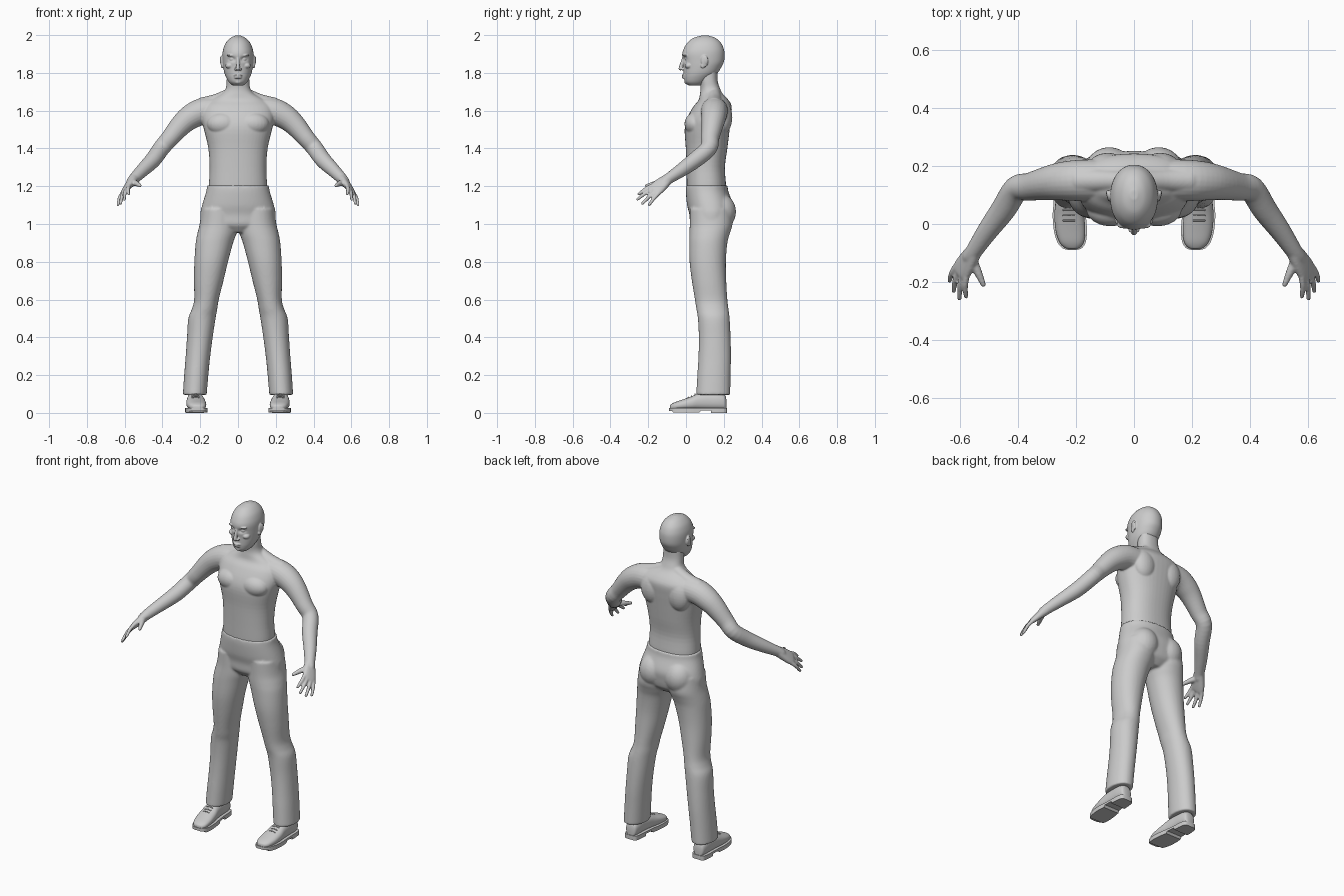
import bpy, bmesh, math
from mathutils import Vector as V


def spline(rows, k=4):
    """Smooth interpolation through rows of numbers."""
    out = []
    for i in range(len(rows) - 1):
        a, b, c, d = (rows[max(i - 1, 0)], rows[i], rows[i + 1], rows[min(i + 2, len(rows) - 1)])
        for j in range(k):
            t = j / k
            out.append([0.5 * (2 * q + (r - p) * t + (2 * p - 5 * q + 4 * r - s) * t * t
                               + (3 * q - p - 3 * r + s) * t ** 3) for p, q, r, s in zip(a, b, c, d)])
    return out + [list(rows[-1])]


def ring(c, u, v, n=32, p=2.0):
    """Superellipse ring around c with half axes u and v."""
    f = lambda w: math.copysign(abs(w) ** (2 / p), w)
    return [V(c) + u * f(math.cos(2 * math.pi * i / n)) + v * f(math.sin(2 * math.pi * i / n)) for i in range(n)]


def stack(rows, n=48, p=2.0, k=4):
    """Horizontal rings: z, x, y, half width, half depth."""
    return [ring((x, y, z), V((rx, 0, 0)), V((0, ry, 0)), n, p) for z, x, y, rx, ry in spline(rows, k)]


def tube(rows, n=24, k=4):
    """Round limb along a path: x, y, z, radius, with a rounded end."""
    pts = spline(rows, k)
    out = []
    for i, (x, y, z, r) in enumerate(pts):
        t = (V(pts[min(i + 1, len(pts) - 1)][:3]) - V(pts[max(i - 1, 0)][:3])).normalized()
        u = t.cross(V((1, .3, .9))).normalized()
        out.append(ring((x, y, z), u * r, t.cross(u) * r, n))
    for a in (30, 60, 80):
        s, c = math.sin(math.radians(a)), math.cos(math.radians(a))
        out.append(ring(V((x, y, z)) + t * r * s, u * r * c, t.cross(u) * r * c, n))
    return out


def ball(c, r, n=24):
    out = []
    for i in range(1, 16):
        a = math.pi * i / 16
        s = math.sin(a)
        out.append(ring((c[0], c[1], c[2] - r[2] * math.cos(a)), V((r[0] * s, 0, 0)), V((0, r[1] * s, 0)), n))
    return out


def both(pieces):
    return pieces + [[[V((-q.x, q.y, q.z)) for q in rg] for rg in pc] for pc in pieces]


def build(name, pieces, voxel=0, smooth=0):
    bm = bmesh.new()
    for pc in pieces:
        vs = [[bm.verts.new(q) for q in rg] for rg in pc]
        n = len(vs[0])
        for a, b in zip(vs, vs[1:]):
            for i in range(n):
                bm.faces.new((a[i], a[(i + 1) % n], b[(i + 1) % n], b[i]))
        bm.faces.new(vs[0][::-1])
        bm.faces.new(vs[-1])
    bmesh.ops.recalc_face_normals(bm, faces=bm.faces)
    me = bpy.data.meshes.new(name)
    bm.to_mesh(me)
    bm.free()
    ob = bpy.data.objects.new(name, me)
    bpy.context.collection.objects.link(ob)
    if voxel:
        m = ob.modifiers.new("Fuse", 'REMESH')
        m.mode, m.voxel_size, m.use_smooth_shade = 'VOXEL', voxel, True
        m = ob.modifiers.new("Soften", 'SMOOTH')
        m.factor, m.iterations = 0.5, smooth
    else:
        bpy.ops.object.select_all(action='DESELECT')
        ob.select_set(True)
        bpy.context.view_layer.objects.active = ob
        bpy.ops.object.shade_smooth_by_angle(angle=math.radians(40))
    return ob


# Torso and neck
torso = stack([(1.14, 0, .108, .150, .100), (1.20, 0, .108, .154, .104), (1.30, 0, .104, .150, .102),
               (1.40, 0, .109, .157, .110), (1.50, 0, .112, .180, .119), (1.56, 0, .122, .193, .116),
               (1.62, 0, .140, .188, .102), (1.655, 0, .146, .150, .080), (1.69, 0, .134, .085, .060),
               (1.72, 0, .128, .064, .051), (1.76, 0, .120, .060, .047), (1.82, 0, .118, .058, .048)], p=2.3)
muscles = both([ball((.08, .052, 1.53), (.085, .06, .062)),             # chest
                ball((.09, .195, 1.565), (.07, .05, .09)),              # shoulder blade
                tube([(.035, .148, 1.69, .034), (.11, .15, 1.65, .04), (.19, .15, 1.625, .045)])])

# Arm, palm and fingers
arm = tube([(.12, .15, 1.60, .073), (.19, .15, 1.595, .071), (.25, .147, 1.567, .066), (.30, .14, 1.525, .058),
            (.36, .128, 1.455, .048), (.405, .12, 1.402, .045), (.45, .05, 1.34, .043),
            (.505, -.025, 1.285, .036), (.55, -.092, 1.24, .029), (.565, -.112, 1.222, .027)])
across = V((.526, .6, -.6)).normalized()
along = V((.042, -.065, -.055)).normalized()
thick = across.cross(along).normalized()
palm = [ring((x, y, z), across * w, thick * h, 24, 2.5) for x, y, z, w, h in spline(
    [(.55, -.092, 1.24, .028, .025), (.566, -.117, 1.22, .036, .022), (.585, -.147, 1.195, .042, .018),
     (.597, -.167, 1.179, .04, .014), (.602, -.175, 1.173, .03, .009)])]
fingers = []
for off, tip in ((-.031, (.578, -.25, 1.158)), (-.010, (.601, -.257, 1.131)),
                 (.011, (.621, -.231, 1.108)), (.031, (.635, -.195, 1.102))):
    k = V((.592, -.158, 1.187)) + across * off
    m = k.lerp(V(tip), .5) - thick * math.copysign(.006, -thick.z)
    fingers.append(tube([(*k, .011), (*m, .0105), (*tip, .008)], 16))
thumb = tube([(.565, -.112, 1.222, .02), (.54, -.16, 1.215, .015), (.519, -.208, 1.203, .0095)], 16)
build("upper_body", [torso] + muscles + both([arm, palm, thumb] + fingers), .005, 4)

# Head with eye sockets pressed in
head = stack([(1.733, 0, .05, .028, .036), (1.75, 0, .052, .047, .057), (1.775, 0, .064, .062, .075),
              (1.80, 0, .078, .072, .090), (1.83, 0, .087, .078, .100), (1.86, 0, .092, .081, .109),
              (1.90, 0, .092, .082, .112), (1.93, 0, .094, .077, .105), (1.96, 0, .096, .064, .088),
              (1.985, 0, .098, .04, .058), (1.998, 0, .10, .012, .016)], 72, 2.1, 6)
for rg in head:
    for q in rg:
        if q.y < .06:
            q.y += .014 * math.exp(-((abs(q.x) - .031) / .017) ** 2 - ((q.z - 1.872) / .011) ** 2)
face = both([ball((.031, .006, 1.872), (.014, .013, .010)),            # eye
             ball((.032, -.002, 1.893), (.028, .014, .007)),           # brow
             ball((.045, .015, 1.838), (.022, .022, .016)),            # cheekbone
             ball((.011, -.018, 1.820), (.009, .011, .007)),           # nostril
             ball((.085, .098, 1.862), (.008, .019, .032)),            # ear
             ball((.090, .105, 1.868), (.006, .012, .022)),
             ball((.084, .088, 1.838), (.007, .010, .014))])
face += [tube([(0, -.010, 1.885, .008), (0, -.022, 1.85, .009), (0, -.029, 1.823, .0105)], 20),   # nose
         ball((0, -.010, 1.787), (.024, .013, .006)), ball((0, -.009, 1.775), (.021, .013, .006)),
         ball((0, .010, 1.753), (.022, .019, .014))]                   # lips and chin
build("head", [head] + face, .0032, 3)

# Trousers
pelvis = stack([(.955, 0, .125, .06, .07), (.975, 0, .128, .12, .09), (1.0, 0, .13, .19, .108),
                (1.05, 0, .133, .20, .115), (1.10, 0, .128, .19, .122), (1.17, 0, .112, .169, .113),
                (1.205, 0, .11, .163, .110)], p=2.2)
leg = stack([(1.08, .10, .13, .092, .11), (1.0, .103, .133, .10, .113), (.95, .112, .125, .103, .107),
             (.9, .125, .118, .099, .101), (.8, .142, .115, .089, .096), (.7, .155, .122, .078, .091),
             (.6, .167, .133, .065, .086), (.55, .177, .14, .067, .085), (.5, .191, .147, .072, .084),
             (.4, .202, .152, .068, .084), (.3, .212, .152, .065, .086), (.2, .221, .148, .064, .088),
             (.095, .229, .144, .063, .090)], p=2.1)
build("trousers", [pelvis] + both([leg, ball((.085, .182, 1.065), (.085, .083, .095))]), .007, 5)

# Shoe outline: y, x, half width, top of upper
last = spline([(.214, .228, .018, .07), (.205, .228, .033, .095), (.17, .228, .040, .108), (.12, .227, .042, .11),
               (.07, .225, .046, .105), (.03, .223, .051, .088), (-.02, .219, .051, .07), (-.06, .215, .043, .056),
               (-.08, .213, .028, .045), (-.086, .212, .012, .038)], 5)
upper = [ring((x, y, (t + .015) / 2), V((w, 0, 0)), V((0, 0, (t - .015) / 2)), 32, 2.4) for y, x, w, t in last]


def slab(y0, y1, low, top):
    """Flat layer following the shoe outline."""
    rows = [(y * 1.02 - .001, x, w + .006) for y, x, w, t in last if y0 <= y <= y1]
    return [[V((x - w, y, low(y))), V((x + w, y, low(y))), V((x + w, y, top)), V((x - w, y, top))]
            for y, x, w in rows]


sole = slab(-1, 1, lambda y: .013 if y > .075 else (.009 if y < -.07 else .001), .026)
heel = slab(.125, 1, lambda y: 0, .016)
laces = [tube([(.203, y, z - .004, .003), (.223, y, z, .003), (.243, y, z - .004, .003)], 10)
         for y, z in ((.012, .084), (.03, .0905), (.048, .099))]
build("shoe_uppers", both([upper]))
build("shoe_soles", both([sole, heel]))
build("shoe_laces", both(laces))
